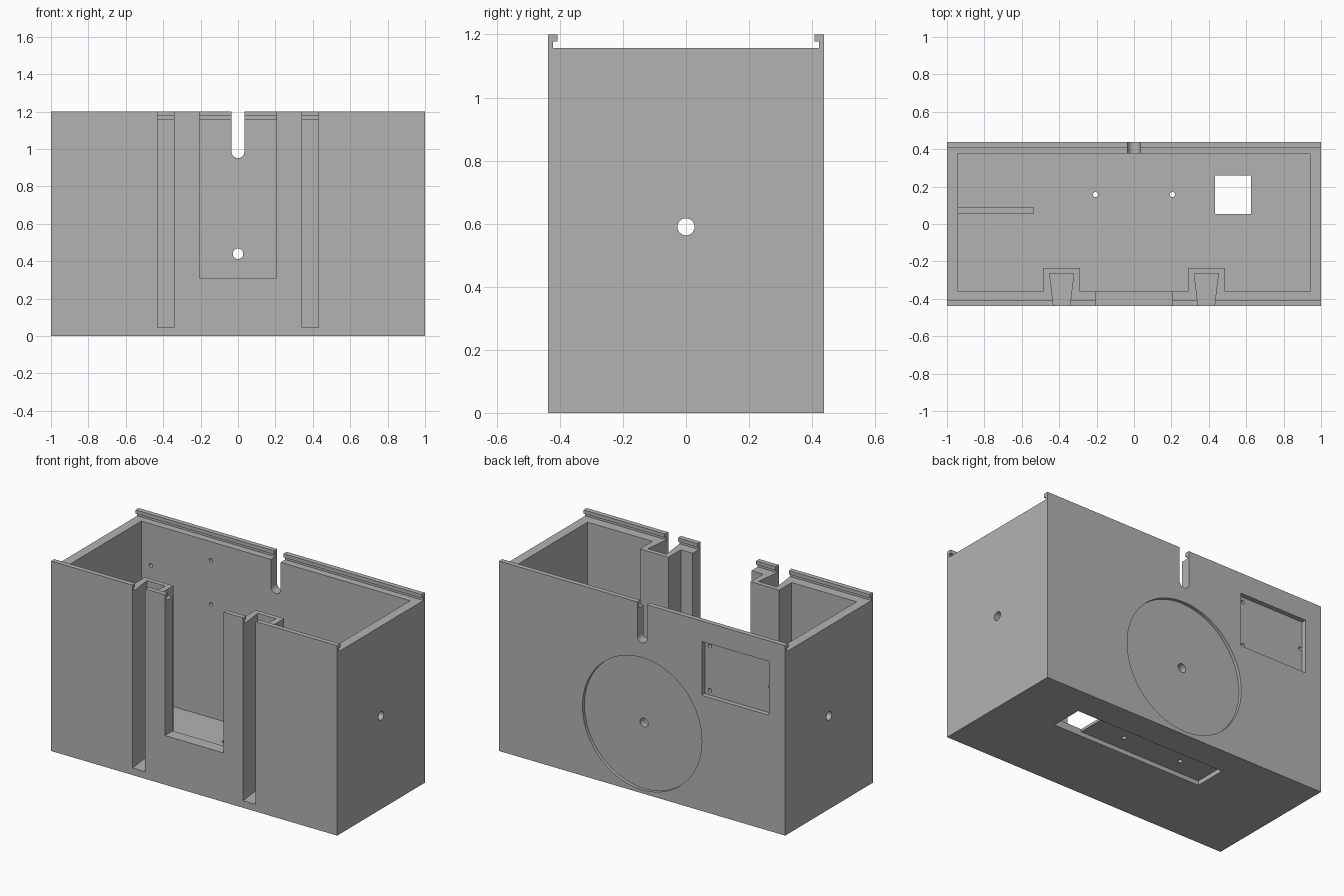
import bpy
import bmesh
import math
from mathutils import Matrix

cube = bpy.data.objects.get("Cube")
if cube:
    bpy.data.objects.remove(cube, do_unlink=True)

grey = bpy.data.materials.new("plain grey")
grey.use_nodes = True
COLOUR = (0.45, 0.45, 0.45, 1)
grey.diffuse_color = COLOUR
grey.node_tree.nodes["Principled BSDF"].inputs["Base Color"].default_value = COLOUR

# Each plane maps (u, v, depth) to the model's axes
AXES = {
    "xy": Matrix.Identity(3),
    "yz": Matrix(((0, 0, 1), (1, 0, 0), (0, 1, 0))),
    "xz": Matrix(((1, 0, 0), (0, 0, 1), (0, 1, 0))),
}


def prism(name, outline, plane, start, end):
    """Extrude a flat outline between two depths."""
    bm = bmesh.new()
    m = AXES[plane]
    face = bm.faces.new([bm.verts.new(m @ Matrix.Translation((u, v, start)).translation)
                         for u, v in outline])
    side = bmesh.ops.extrude_face_region(bm, geom=[face])["geom"]
    moved = [g for g in side if isinstance(g, bmesh.types.BMVert)]
    bmesh.ops.translate(bm, verts=moved, vec=m.col[2] * (end - start))
    bmesh.ops.recalc_face_normals(bm, faces=bm.faces)
    mesh = bpy.data.meshes.new(name)
    bm.to_mesh(mesh)
    bm.free()
    mesh.materials.append(grey)
    obj = bpy.data.objects.new(name, mesh)
    bpy.context.collection.objects.link(obj)
    return obj


def rect(u0, u1, v0, v1):
    return [(u0, v0), (u1, v0), (u1, v1), (u0, v1)]


def circle(u, v, r, n=32):
    return [(u + r * math.cos(2 * math.pi * i / n), v + r * math.sin(2 * math.pi * i / n))
            for i in range(n)]


def mirrored(points):
    """Complete an outline that is symmetric about u = 0."""
    return points + [(-u, v) for u, v in reversed(points)]


W, D, RIM, TOP, FLOOR = 1.0, 0.438, 1.157, 1.2, 0.045
FRONT_IN, BACK_IN, SIDE_IN, BOSS_IN = -0.36, 0.377, 0.94, -0.235
OVER = TOP + 0.1

# Case block, with a hooked rail along the front and back rims
section = mirrored([(D, 0), (D, TOP), (0.407, TOP), (0.407, 1.177), (0.422, 1.177), (0.422, RIM)])
case = prism("case", section, "yz", -W, W)

# Cavity outline, stepping around the two channel bosses
cavity = mirrored([(SIDE_IN, BACK_IN), (SIDE_IN, FRONT_IN), (0.487, FRONT_IN),
                   (0.487, BOSS_IN), (0.288, BOSS_IN), (0.288, FRONT_IN)])
cutters = [prism("cavity", cavity, "xy", FLOOR, OVER)]

# Dovetail channels in the front
for s in (-1, 1):
    channel = [(s * 0.343, -D - 0.001), (s * 0.43, -D - 0.001), (s * 0.451, -0.264), (s * 0.322, -0.264)]
    cutters.append(prism("channel", channel, "xy", FLOOR, OVER))

# Front window
cutters.append(prism("window", rect(-0.205, 0.205, 0.31, OVER), "xz", -0.5, -0.3))

# Round-ended notch in the back
notch = [(0.034 * math.cos(math.pi + math.pi * i / 16), 0.985 + 0.034 * math.sin(math.pi + math.pi * i / 16))
         for i in range(17)]
cutters.append(prism("notch", notch + [(0.034, OVER), (-0.034, OVER)], "xz", 0.3, 0.5))

# Round and rectangular recesses in the back
cutters.append(prism("dial_recess", circle(0, 0.44, 0.417, 96), "xz", D - 0.02, 0.5))
cutters.append(prism("panel_recess", rect(-0.888, -0.417, 0.73, 1.07), "xz", D - 0.03, 0.5))

# Holes through the back
for x, z, r in ((0, 0.44, 0.028), (-0.453, 1.04, 0.012), (-0.453, 0.76, 0.012), (-0.874, 0.894, 0.012)):
    cutters.append(prism("back_hole", circle(x, z, r), "xz", 0.3, 0.5))

# Holes through the sides
for s in (-1, 1):
    cutters.append(prism("side_hole", circle(0, 0.59, 0.027), "yz", s * 0.9, s * 1.1))

# Underside recess, square opening and screw holes in the floor
cutters.append(prism("floor_recess", rect(-0.425, 0.626, 0.054, 0.259), "xy", -0.1, 0.028))
cutters.append(prism("floor_opening", rect(0.432, 0.626, 0.054, 0.259), "xy", -0.1, 0.1))
for s in (-1, 1):
    cutters.append(prism("floor_hole", circle(s * 0.205, 0.157, 0.014), "xy", -0.1, 0.1))

# Cut everything out of the case
bpy.context.view_layer.objects.active = case
for cutter in cutters:
    cutter.hide_render = True
    mod = case.modifiers.new(cutter.name, "BOOLEAN")
    mod.operation = "DIFFERENCE"
    mod.solver = "EXACT"
    mod.object = cutter
    bpy.ops.object.modifier_apply(modifier=mod.name)
    bpy.data.objects.remove(cutter, do_unlink=True)

# Inner divider standing on the floor
prism("divider", rect(-SIDE_IN - 0.01, -0.535, 0.054, 0.088), "xy", FLOOR - 0.005, 0.5)
